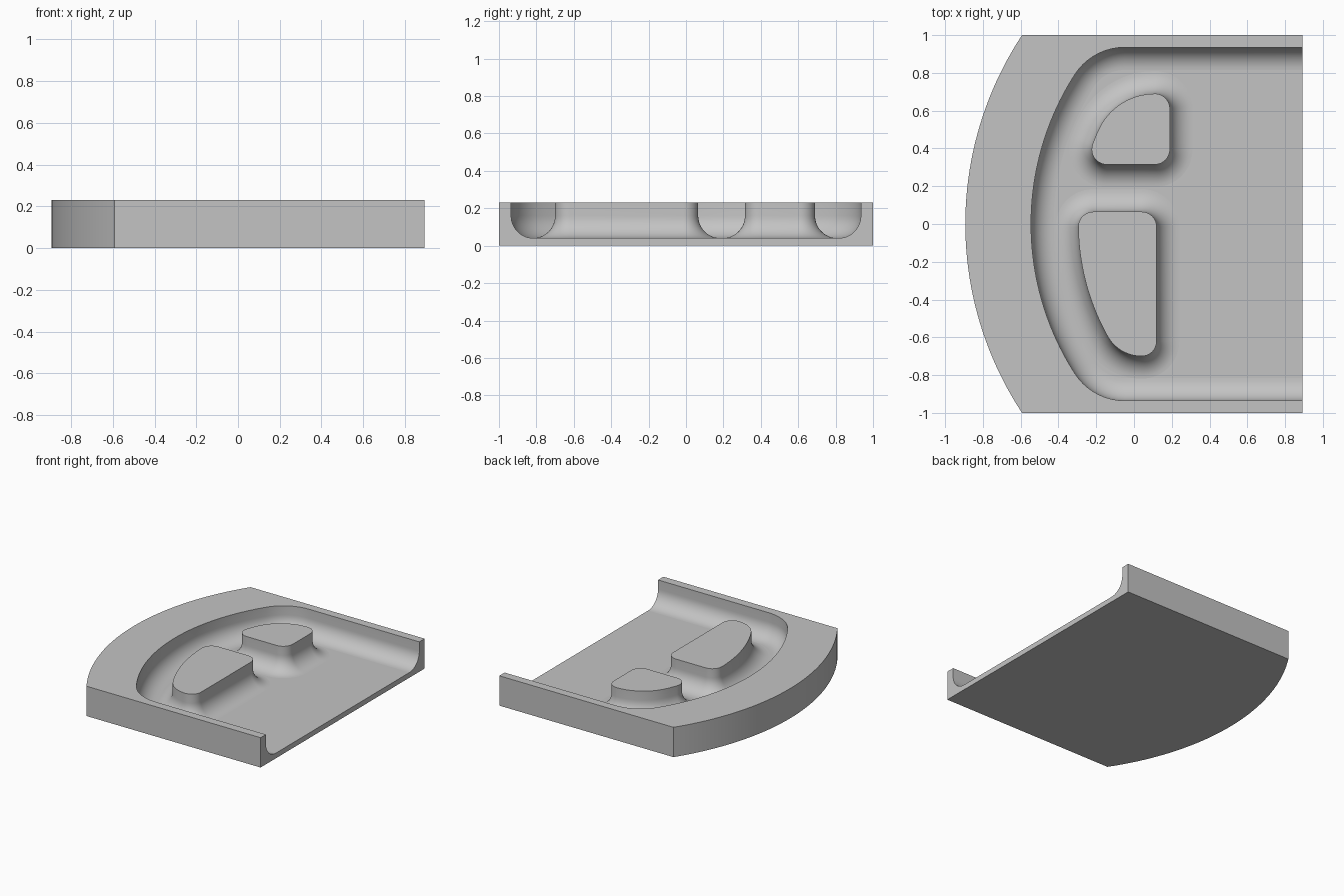
import bpy, bmesh
from math import sin, cos, pi, radians, hypot

if "Cube" in bpy.data.objects:
    bpy.data.objects.remove(bpy.data.objects["Cube"], do_unlink=True)

TOP, FLOOR, END = 0.23, 0.04, 0.893   # top height, pocket floor, open end
FILLET, STEPS = 0.12, 12              # rounded foot of every pocket wall
BOW_X = 0.922                         # shared centre of the bowed edges

# Outlines as counter-clockwise arcs: centre x, centre y, radius, start, end
RIM = [(BOW_X, 0, 1.815, 146.57, 213.43)]
POCKET = [(-0.05, 0.622, 0.313, 90, 147.4),
          (BOW_X, 0, 1.467, 147.4, 212.6),
          (-0.05, -0.622, 0.313, 212.6, 270)]
LARGE_ISLAND = [(0.04, -0.015, 0.08, 0, 90),
                (-0.215, -0.015, 0.08, 90, 180.76),
                (BOW_X, 0, 1.217, 180.76, 209.25),
                (0.04, -0.494, 0.206, 209.25, 270),
                (0.04, -0.62, 0.08, 270, 360)]
SMALL_ISLAND = [(0.11, 0.61, 0.08, 0, 90),
                (0.11, 0.362, 0.328, 90, 155.97),
                (BOW_X, 0, 1.217, 155.97, 159.67),
                (-0.144, 0.395, 0.08, 159.67, 270),
                (0.11, 0.395, 0.08, 270, 360)]


def outline(arcs, offset=0.0):
    """Points along the arcs, moved outwards by offset."""
    pts = []
    for cx, cy, r, a0, a1 in arcs:
        n = max(3, int((a1 - a0) / (1.5 if r > 1 else 6)))
        for i in range(n + 1):
            a = radians(a0 + (a1 - a0) * i / n)
            p = (cx + (r + offset) * cos(a), cy + (r + offset) * sin(a))
            if i == 0 and pts and hypot(p[0] - pts[-1][0], p[1] - pts[-1][1]) < 0.01:
                continue
            pts.append(p)
    return pts


bm = bmesh.new()


def ring(pts, z):
    return [bm.verts.new((x, y, z)) for x, y in pts]


def bridge(a, b, closed):
    for i in range(len(a) if closed else len(a) - 1):
        j = (i + 1) % len(a)
        bm.faces.new((a[i], a[j], b[j], b[i]))


# Wall section: straight drop, then a quarter round onto the floor
section = [(0, TOP)]
for k in range(STEPS + 1):
    t = pi / 2 * k / STEPS
    section.append((FILLET * (1 - cos(t)), FLOOR + FILLET * (1 - sin(t))))


def wall(arcs, direction, closed):
    rings = []
    for d, z in section:
        pts = outline(arcs, direction * d)
        if not closed:      # run straight out to the open end
            pts = [(END, pts[0][1])] + pts + [(END, pts[-1][1])]
        rings.append(ring(pts, z))
    for a, b in zip(rings, rings[1:]):
        bridge(a, b, closed)
    return rings


def loop_edges(vs):
    return [bm.edges.get((a, b)) or bm.edges.new((a, b))
            for a, b in zip(vs, vs[1:] + vs[:1])]


# Outer body: bowed side, straight sides and underside
body = [(END, 1.0)] + outline(RIM) + [(END, -1.0)]
upper, lower = ring(body, TOP), ring(body, 0)
bridge(upper, lower, False)
flat = [bm.faces.new(lower)]

# Pocket wall, the flat rim around it and the open end
pocket = wall(POCKET, -1, False)
flat.append(bm.faces.new(upper + pocket[0][::-1]))
flat.append(bm.faces.new([lower[0], upper[0]] + [r[0] for r in pocket]
                         + [r[-1] for r in reversed(pocket)]
                         + [upper[-1], lower[-1]]))

# Raised islands and the floor between them
floor_edges = loop_edges(pocket[-1])
for arcs in (LARGE_ISLAND, SMALL_ISLAND):
    island = wall(arcs, 1, True)
    flat.append(bm.faces.new(island[0]))
    floor_edges += loop_edges(island[-1])
filled = bmesh.ops.triangle_fill(bm, edges=floor_edges, use_beauty=True,
                                 normal=(0, 0, 1))
flat += [g for g in filled["geom"] if isinstance(g, bmesh.types.BMFace)]

bmesh.ops.recalc_face_normals(bm, faces=bm.faces[:])
bm.faces.index_update()
flat_ids = [f.index for f in flat]
mesh = bpy.data.meshes.new("recessed_plate")
bm.to_mesh(mesh)
bm.free()

plate = bpy.data.objects.new("recessed_plate", mesh)
bpy.context.scene.collection.objects.link(plate)

# Plain grey material
GREY = (0.55, 0.55, 0.55, 1)
mat = bpy.data.materials.new("plain_grey")
mat.use_nodes = True
mat.diffuse_color = GREY
for node in mat.node_tree.nodes:
    if node.type == 'BSDF_PRINCIPLED':
        node.inputs["Base Color"].default_value = GREY
mesh.materials.append(mat)

# Smooth the curved walls, keep the flat faces flat
bpy.ops.object.select_all(action='DESELECT')
plate.select_set(True)
bpy.context.view_layer.objects.active = plate
bpy.ops.object.shade_smooth_by_angle(angle=radians(30))
for i in flat_ids:
    mesh.polygons[i].use_smooth = False
